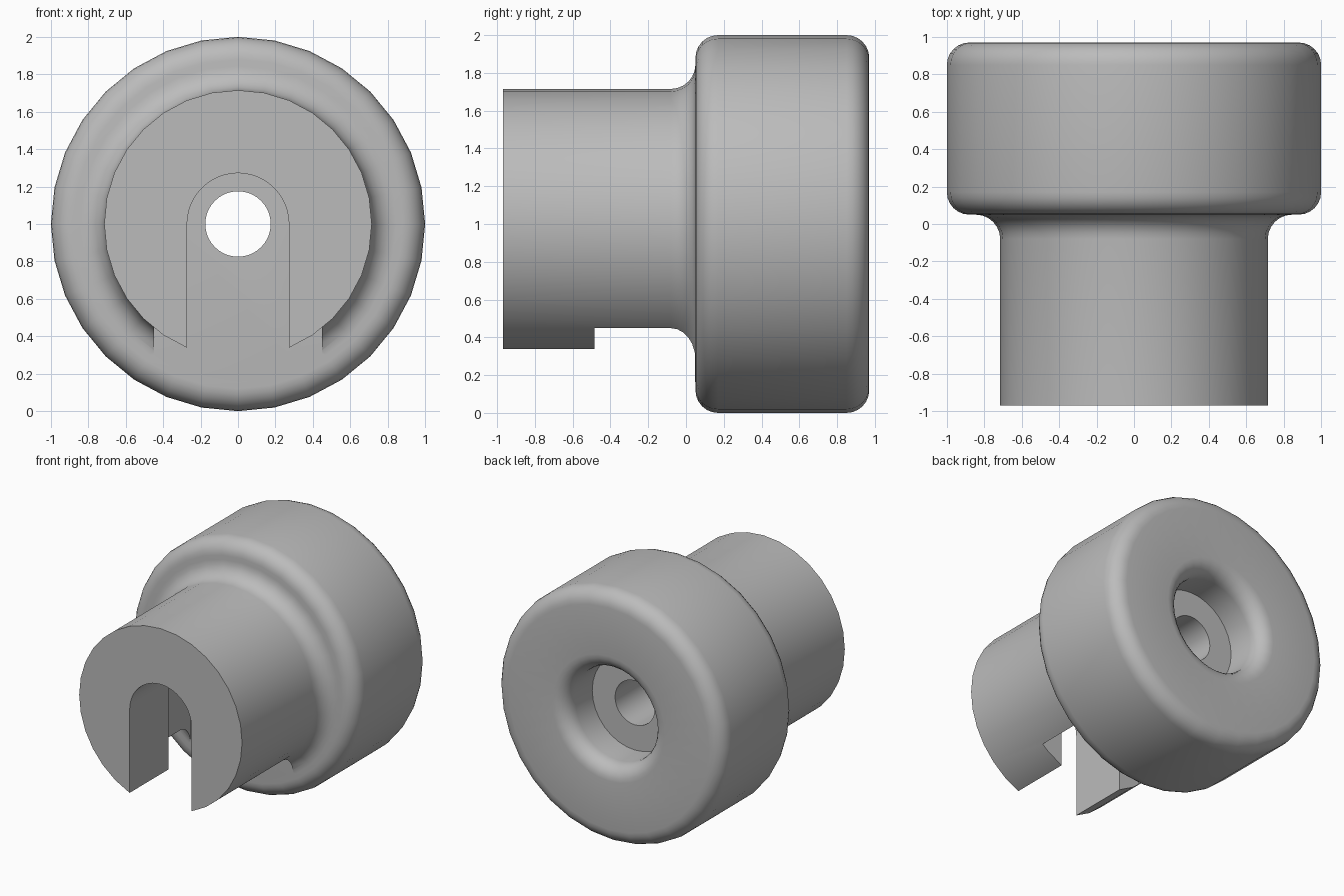
import bpy, bmesh
from math import sin, cos, pi, radians

if "Cube" in bpy.data.objects:
    bpy.data.objects.remove(bpy.data.objects["Cube"])

CENTRE_Z = 1.0
SIDES = 32

grey = bpy.data.materials.new("plain_grey")
grey.use_nodes = True
grey.diffuse_color = (0.5, 0.5, 0.5, 1)
grey.node_tree.nodes["Principled BSDF"].inputs["Base Color"].default_value = (0.5, 0.5, 0.5, 1)


def finish(name, bm):
    bmesh.ops.recalc_face_normals(bm, faces=bm.faces)
    mesh = bpy.data.meshes.new(name)
    bm.to_mesh(mesh)
    bm.free()
    mesh.materials.append(grey)
    obj = bpy.data.objects.new(name, mesh)
    bpy.context.collection.objects.link(obj)
    return obj


def arc(r, y, radius, start, end, steps=6):
    """Rounded corner of a (radius, y) profile, angles in degrees."""
    angles = [radians(start + (end - start) * i / steps) for i in range(steps + 1)]
    return [(r + radius * cos(a), y + radius * sin(a)) for a in angles]


def lathe(name, profile):
    """Spin a closed (radius, y) profile round the y axis."""
    bm = bmesh.new()
    rings = [[bm.verts.new((r * cos(t), y, CENTRE_Z + r * sin(t))) for r, y in profile]
             for t in (2 * pi * i / SIDES for i in range(SIDES))]
    n = len(profile)
    for i, ring in enumerate(rings):
        following = rings[(i + 1) % SIDES]
        for j in range(n):
            k = (j + 1) % n
            bm.faces.new((ring[j], ring[k], following[k], following[j]))
    return finish(name, bm)


def slot_cutter(name, half_width, front, back):
    """Arched prism, open towards the bottom."""
    outline = [(half_width * cos(pi * i / 24), CENTRE_Z + half_width * sin(pi * i / 24))
               for i in range(25)]
    outline += [(-half_width, -0.2), (half_width, -0.2)]
    bm = bmesh.new()
    face = bm.faces.new([bm.verts.new((x, front, z)) for x, z in outline])
    moved = bmesh.ops.extrude_face_region(bm, geom=[face])["geom"]
    bmesh.ops.translate(bm, vec=(0, back - front, 0),
                        verts=[v for v in moved if isinstance(v, bmesh.types.BMVert)])
    return finish(name, bm)


# Stem, filleted flange, counterbore with rounded mouth, and through hole
profile = [(0.175, -0.97), (0.715, -0.97)]
profile += arc(0.845, -0.08, 0.13, 180, 90)
profile += arc(0.88, 0.17, 0.12, -90, 0)
profile += arc(0.88, 0.85, 0.12, 0, 90)
profile += arc(0.495, 0.85, 0.12, 90, 180)
profile += [(0.375, 0.64), (0.175, 0.64)]
body = lathe("flanged_stem", profile)

# Narrow slot through the stem end, wider pocket behind it
cutters = [slot_cutter("narrow_slot_cutter", 0.272, -1.2, -0.3),
           slot_cutter("wide_slot_cutter", 0.45, -0.485, 0.048)]
bpy.context.view_layer.objects.active = body
for cutter in cutters:
    cut = body.modifiers.new(cutter.name, "BOOLEAN")
    cut.operation = "DIFFERENCE"
    cut.solver = "EXACT"
    cut.object = cutter
    bpy.ops.object.modifier_apply(modifier=cut.name)
for cutter in cutters:
    bpy.data.objects.remove(cutter)

# Smooth round surfaces, crisp slot edges
bpy.ops.object.select_all(action="DESELECT")
body.select_set(True)
bpy.ops.object.shade_smooth_by_angle(angle=radians(30))
